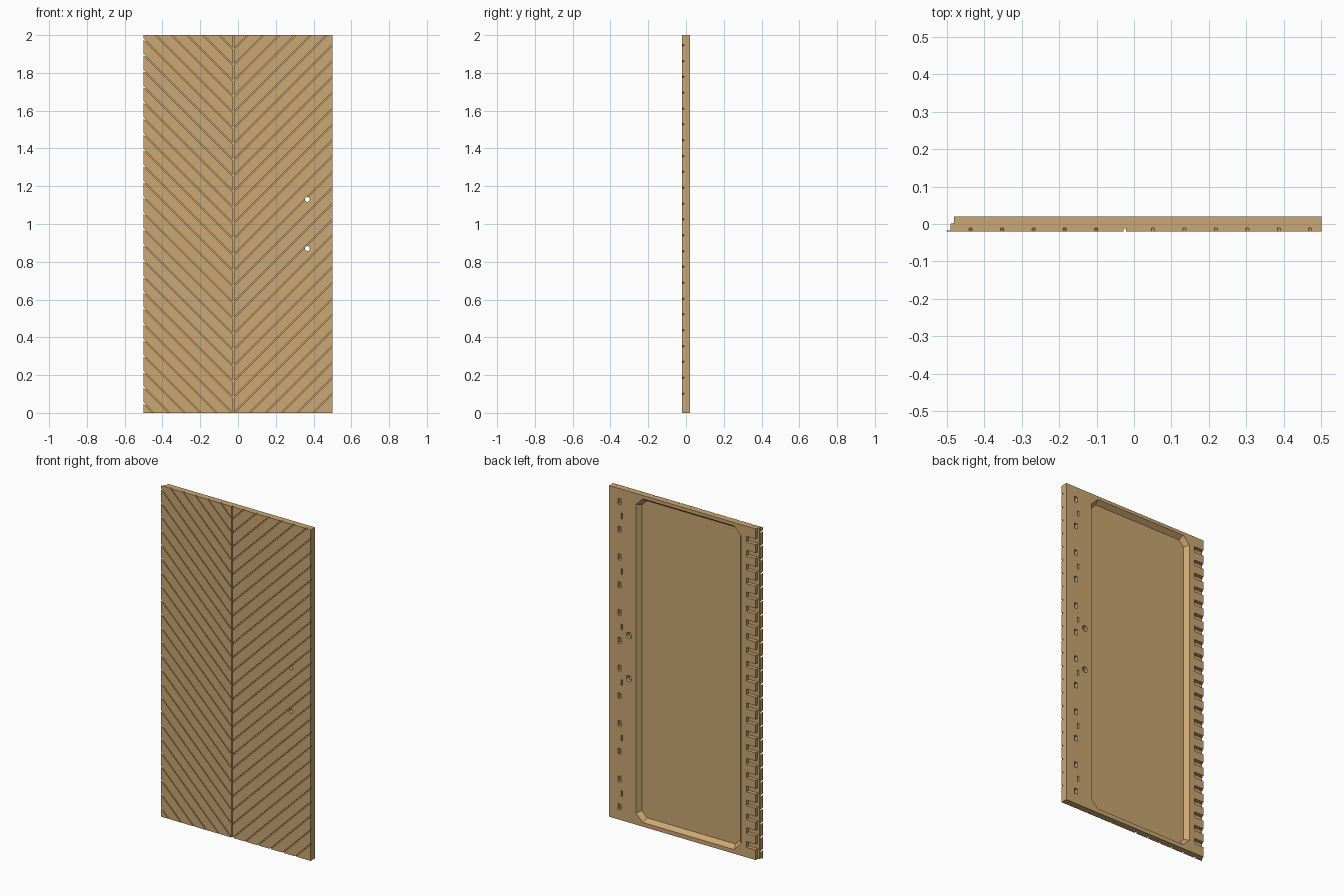
import bpy
import bmesh
import math

cube = bpy.data.objects.get("Cube")
if cube:
    bpy.data.objects.remove(cube, do_unlink=True)

wood = bpy.data.materials.new("tan wood")
wood.use_nodes = True
TAN = (0.60, 0.385, 0.17, 1)
wood.diffuse_color = TAN
wood.node_tree.nodes["Principled BSDF"].inputs["Base Color"].default_value = TAN

PITCH = 0.0838     # spacing shared by grooves and slots
SEAM = -0.025      # x of the central groove
FRONT, BACK = -0.02, 0.02
HEIGHT = 2.0


def loft(bm, ring_a, ring_b):
    """Closed solid between two matching rings of points."""
    a = [bm.verts.new(p) for p in ring_a]
    b = [bm.verts.new(p) for p in ring_b]
    bm.faces.new(a)
    bm.faces.new(b[::-1])
    for i in range(len(a)):
        j = (i + 1) % len(a)
        bm.faces.new((a[i], b[i], b[j], a[j]))


def plate(bm, outline, y0, y1):
    """Extrude an (x, z) outline through the thickness."""
    loft(bm, [(x, y0, z) for x, z in outline], [(x, y1, z) for x, z in outline])


def rect(x0, x1, z, h):
    return [(x0, z - h / 2), (x1, z - h / 2), (x1, z + h / 2), (x0, z + h / 2)]


def circle(x, z, r, n=24):
    return [(x + r * math.cos(t * math.tau / n), z + r * math.sin(t * math.tau / n))
            for t in range(n)]


def make(name, bm):
    bmesh.ops.recalc_face_normals(bm, faces=bm.faces)
    mesh = bpy.data.meshes.new(name)
    bm.to_mesh(mesh)
    bm.free()
    obj = bpy.data.objects.new(name, mesh)
    bpy.context.collection.objects.link(obj)
    mesh.materials.append(wood)
    return obj


def carve(target, name, bm):
    """Subtract a cutter and discard it."""
    cutter = make(name, bm)
    cutter.hide_render = True
    mod = target.modifiers.new(name, 'BOOLEAN')
    mod.operation = 'DIFFERENCE'
    mod.solver = 'EXACT'
    mod.object = cutter
    bpy.context.view_layer.objects.active = target
    bpy.ops.object.modifier_apply(modifier=mod.name)
    bpy.data.objects.remove(cutter, do_unlink=True)


# Panel with a stepped lip along one long edge
bm = bmesh.new()
profile = [(-0.5, FRONT), (0.5, FRONT), (0.5, BACK), (-0.48, BACK),
           (-0.48, 0.003), (-0.49, 0), (-0.49, -0.017), (-0.5, -0.017)]
loft(bm, [(x, y, 0) for x, y in profile], [(x, y, HEIGHT) for x, y in profile])
panel = make("door_panel", bm)

# Shallow tray in the back with sloped walls and clipped corners
SLOPE = 0.02 / 0.028


def tray_ring(y):
    grow = (y - BACK) * SLOPE
    x0, x1 = -0.38 - grow, 0.32 + grow
    z0, z1 = 0.025 - grow, 1.98 + grow
    c = 0.045 + grow * 0.58
    pts = [(x0 + c, z0), (x1 - c, z0), (x1, z0 + c), (x1, z1 - c),
           (x1 - c, z1), (x0 + c, z1), (x0, z1 - c), (x0, z0 + c)]
    return [(x, y, z) for x, z in pts]


bm = bmesh.new()
loft(bm, tray_ring(-0.008), tray_ring(0.03))
carve(panel, "back_tray", bm)

# Chevron grooves on the front
bm = bmesh.new()
half = 0.004
for k in range(29):
    zc = -0.4225 + PITCH * k
    for side in (-1, 1):
        near, far = 0.001, 0.54
        outline = [(SEAM + side * near, zc + near - half), (SEAM + side * far, zc + far - half),
                   (SEAM + side * far, zc + far + half), (SEAM + side * near, zc + near + half)]
        plate(bm, outline, -0.03, -0.0105)
carve(panel, "chevron_grooves", bm)

# Central groove
bm = bmesh.new()
plate(bm, rect(SEAM - 0.003, SEAM + 0.003, 1, 2.2), -0.03, -0.0115)
carve(panel, "central_groove", bm)

# Open edge slots, closed slots and small mortises on the back
bm = bmesh.new()
for k in range(23):
    z = 0.078 + PITCH * k
    plate(bm, rect(-0.52, -0.417, z, 0.034), -0.003, 0.03)
    if k % 2 == 0:
        plate(bm, rect(0.422, 0.442, z, 0.034), 0.0, 0.03)
    if k % 4 == 1:
        plate(bm, rect(0.41, 0.42, z, 0.034), 0.0, 0.03)
carve(panel, "back_slots", bm)

# Through holes with wider seats on the back
for name, radius, y0 in (("bolt_holes", 0.013, -0.03), ("bolt_seats", 0.018, 0.0)):
    bm = bmesh.new()
    for z in (0.87, 1.13):
        plate(bm, circle(0.367, z, radius), y0, 0.03)
    carve(panel, name, bm)

# Flat shading and one colour throughout
panel.data.materials.clear()
panel.data.materials.append(wood)
for face in panel.data.polygons:
    face.use_smooth = False
    face.material_index = 0
